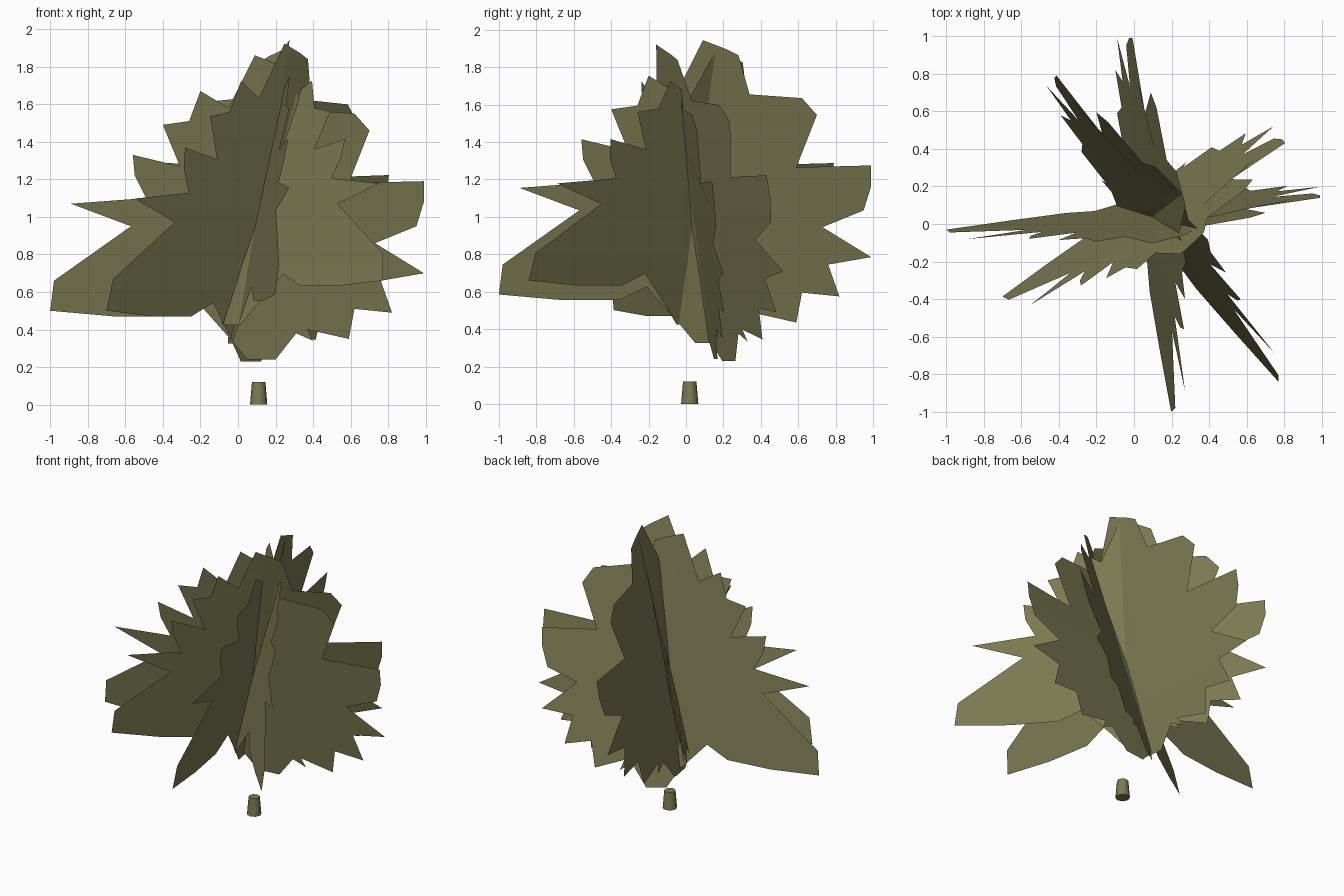
import bpy
import bmesh
from mathutils import Vector

default_cube = bpy.data.objects.get("Cube")
if default_cube:
    bpy.data.objects.remove(default_cube, do_unlink=True)

# Single olive colour for the foliage and the stem
olive = bpy.data.materials.new("olive_green")
olive_colour = (0.2, 0.195, 0.085, 1)
olive.use_nodes = True
olive.diffuse_color = olive_colour
olive.node_tree.nodes["Principled BSDF"].inputs["Base Color"].default_value = olive_colour

# Jagged leaf-cluster outline: (distance along card, height)
OUTLINE = [
    # left lobe and teeth, going up
    (-1, .5), (-.98, .66), (-.57, .95), (-.89, 1.07), (-.49, 1.1),
    (-.55, 1.22), (-.56, 1.33), (-.31, 1.27), (-.4, 1.49), (-.26, 1.51),
    (-.2, 1.67), (-.05, 1.58),
    # crown
    (.09, 1.86), (.22, 1.81), (.28, 1.78), (.34, 1.57),
    # right teeth, going down
    (.62, 1.55), (.7, 1.46), (.59, 1.18), (.99, 1.19), (.99, 1.08),
    (.95, .95), (.73, .86), (.99, .7), (.76, .66), (.82, .49),
    (.62, .51), (.59, .35), (.37, .4), (.4, .34), (.31, .38),
    # foot
    (.2, .24), (.05, .24), (-.05, .36), (-.21, .54), (-.36, .47), (-.66, .47),
]
CREASE = .12
FOOT, CROWN = .24, 1.86


def add_object(name, bm):
    mesh = bpy.data.meshes.new(name)
    bm.to_mesh(mesh)
    bm.free()
    mesh.materials.append(olive)
    obj = bpy.data.objects.new(name, mesh)
    bpy.context.collection.objects.link(obj)
    return obj


def split(bm, point, normal):
    bmesh.ops.bisect_plane(
        bm, geom=bm.verts[:] + bm.edges[:] + bm.faces[:],
        plane_co=point, plane_no=normal)


def leaf_card(name, main_axis, spread, lean, height, fold):
    """Creased card; spread, lean and height are linear placements.

    fold holds how far the middle bulges at the foot and at the crown."""
    bm = bmesh.new()
    bm.faces.new([bm.verts.new((s, 0, h)) for s, h in OUTLINE])
    # split along the middle and into rows so that the card can bend
    split(bm, (CREASE, 0, 0), (1, 0, 0))
    for row in (.6, 1, 1.4):
        split(bm, (0, 0, row), (0, 0, 1))
    for vert in bm.verts:
        s, h = vert.co.x, vert.co.z
        along = spread[0] + spread[1] * s + spread[2] * h
        z = height[0] + height[1] * h
        across = lean[0] + lean[1] * along + lean[2] * z
        bulge = fold[0] + (fold[1] - fold[0]) * (h - FOOT) / (CROWN - FOOT)
        across += bulge * (1 - abs(s - CREASE) / 1.1)
        if main_axis == "x":
            vert.co = Vector((along, across, z))
        else:
            vert.co = Vector((across, along, z))
    # the outer side of every card looks slightly downwards
    bm.normal_update()
    bmesh.ops.reverse_faces(bm, faces=[f for f in bm.faces if f.normal.z > 0])
    return add_object(name, bm)


# Four crossing foliage cards
leaf_card("foliage_card_wide", "x", (0, 1, 0),
          (.151, .126, -.11), (0, 1), (.02, -.06))
leaf_card("foliage_card_slanted", "x", (-.051, .712, .126),
          (.197, .66, -.24), (-.021, 1.045), (.045, -.06))
leaf_card("foliage_card_deep", "y", (0, 1, 0),
          (-.056, -.16, .16), (.085, 1), (-.02, .035))
leaf_card("foliage_card_diagonal", "y", (-.116, .78, .113),
          (-.036, -.8, .2), (.205, .91), (-.08, .04))

# Short tapered stem at the ground
bm = bmesh.new()
bmesh.ops.create_cone(bm, cap_ends=True, segments=8,
                      radius1=.046, radius2=.036, depth=.12)
bmesh.ops.translate(bm, verts=bm.verts, vec=(.11, .02, .06))
stem = add_object("stem", bm)
bpy.ops.object.select_all(action="DESELECT")
stem.select_set(True)
bpy.context.view_layer.objects.active = stem
bpy.ops.object.shade_smooth_by_angle(angle=1)
